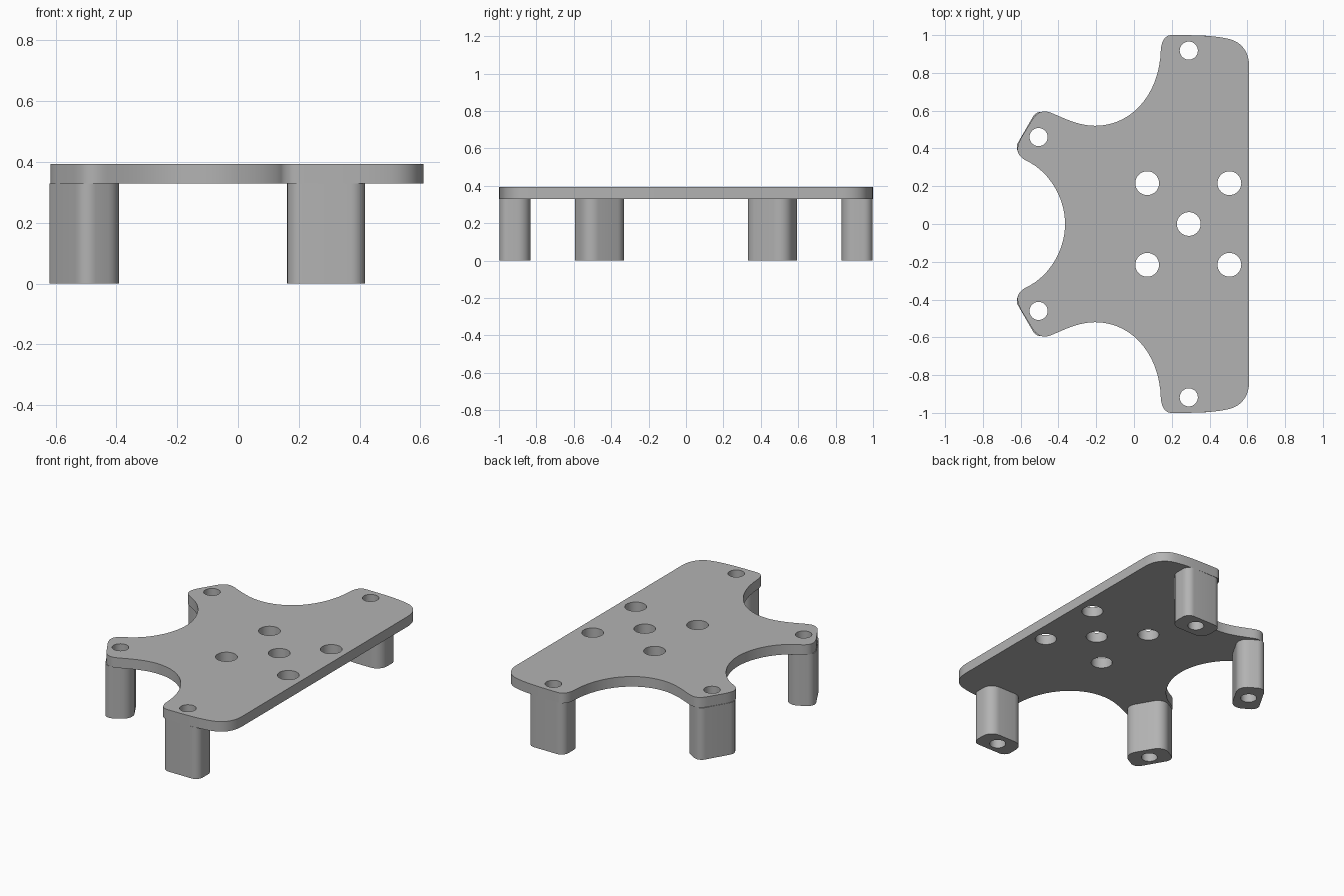
import bpy
from math import cos, sin, pi, radians
from mathutils import Vector
from mathutils.geometry import interpolate_bezier

cube = bpy.data.objects.get("Cube")
if cube:
    bpy.data.objects.remove(cube, do_unlink=True)

LEG_TOP, PLATE_TOP = 0.33, 0.394

grey = bpy.data.materials.new("plain_grey")
grey.use_nodes = True
colour = (0.45, 0.45, 0.45, 1)
grey.diffuse_color = colour
grey.node_tree.nodes["Principled BSDF"].inputs["Base Color"].default_value = colour


def circle(x, y, r, n=32):
    return [(x + r * cos(2 * pi * i / n), y + r * sin(2 * pi * i / n)) for i in range(n)]


def extruded(name, loops, z0, z1):
    """Fill flat loops (inner ones become holes) and extrude from z0 to z1."""
    curve = bpy.data.curves.new(name, 'CURVE')
    curve.dimensions = '2D'
    curve.fill_mode = 'BOTH'
    curve.extrude = (z1 - z0) / 2
    for loop in loops:
        spline = curve.splines.new('POLY')
        spline.points.add(len(loop) - 1)
        for point, (x, y) in zip(spline.points, loop):
            point.co = (x, y, 0, 1)
        spline.use_cyclic_u = True
    curve.materials.append(grey)
    obj = bpy.data.objects.new(name, curve)
    obj.location.z = (z0 + z1) / 2
    bpy.context.collection.objects.link(obj)
    bpy.ops.object.select_all(action='DESELECT')
    obj.select_set(True)
    bpy.context.view_layer.objects.active = obj
    bpy.ops.object.convert(target='MESH')
    bpy.ops.object.shade_smooth_by_angle(angle=radians(35))
    return obj


# Half outline of the plate: straight steps (one point) and curves (two handles, end)
steps = [
    [(0.61, 0.83)],
    [(0.61, 0.91), (0.57, 0.965), (0.5, 0.98)],
    [(0.42, 1.0), (0.3, 1.0), (0.2, 1.0)],
    [(0.165, 1.0), (0.145, 0.97), (0.142, 0.92)],
    [(0.135, 0.69), (-0.01, 0.52), (-0.205, 0.52)],
    [(-0.29, 0.52), (-0.36, 0.555), (-0.43, 0.585)],
    [(-0.475, 0.605), (-0.51, 0.6), (-0.54, 0.55)],
    [(-0.595, 0.46)],
    [(-0.635, 0.39), (-0.615, 0.36), (-0.57, 0.335)],
    [(-0.45, 0.28), (-0.365, 0.14), (-0.365, 0)],
]
half = [(0.61, 0)]
for step in steps:
    if len(step) == 1:
        half += step
    else:
        knots = [Vector((*p, 0)) for p in [half[-1]] + step]
        half += [(p.x, p.y) for p in interpolate_bezier(*knots, 16)[1:]]
outline = half + [(x, -y) for x, y in half[-2:0:-1]]

# Legs: position of the screw hole and the turn of the outer face
legs = {"straight": (0.29, 0.918, 0), "angled": (-0.505, 0.46, radians(60))}
screw_holes = [circle(x, s * y, 0.048) for x, y, a in legs.values() for s in (1, -1)]
wide_holes = [circle(x, y, 0.063)
              for x, y in [(0.29, 0)] + [(x, y) for x in (0.07, 0.505) for y in (0.216, -0.216)]]

extruded("top_plate", [outline] + screw_holes + wide_holes, LEG_TOP, PLATE_TOP)


def leg_section():
    """Rounded block with a flat outer face and rounder inner corners."""
    section = []
    for cx, cy, r, start in ((0.08, 0.032, 0.048, 0), (-0.08, 0.032, 0.048, 90),
                             (-0.06, -0.018, 0.068, 180), (0.06, -0.018, 0.068, 270)):
        for i in range(9):
            a = radians(start + i * 90 / 8)
            section.append((cx + r * cos(a), cy + r * sin(a)))
    return section


for kind, (x, y, turn) in legs.items():
    for side, s in (("back", 1), ("front", -1)):
        loop = [(x + u * cos(turn) - v * sin(turn), s * (y + u * sin(turn) + v * cos(turn)))
                for u, v in leg_section()]
        extruded(f"{side}_{kind}_leg", [loop, circle(x, s * y, 0.048)], 0, LEG_TOP)
